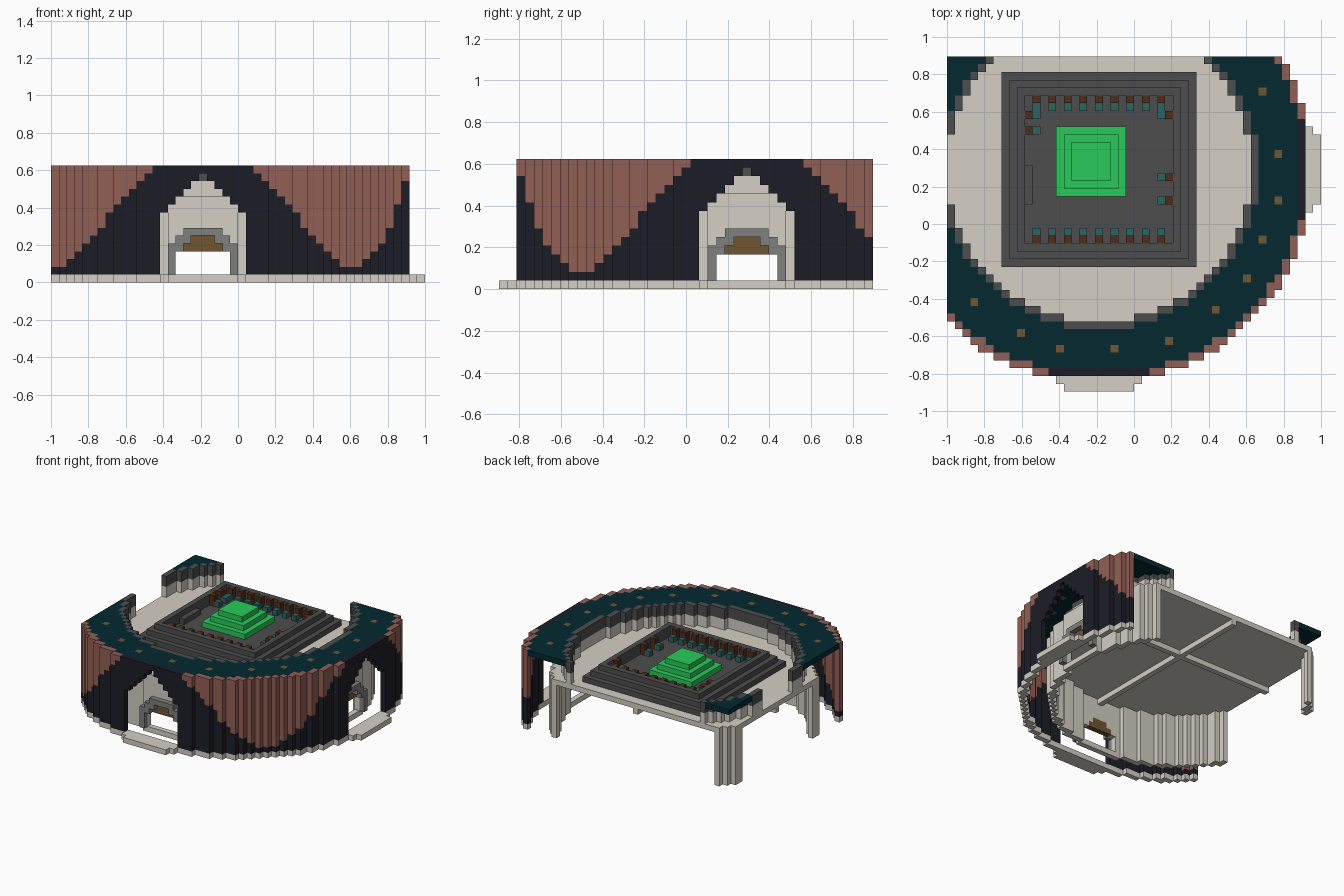
import bpy
import bmesh
from math import hypot

cube = bpy.data.objects.get("Cube")
if cube:
    bpy.data.objects.remove(cube)

U = 2 / 48                      # size of one block
X_MIN, X_MAX, Y_MIN, Y_MAX = -19, 28, -28, 14   # block range around the ring centre

COLOURS = {
    "pale_stone": (0.66, 0.62, 0.555),
    "dark_teal": (0.001, 0.022, 0.03),
    "red_brown": (0.29, 0.116, 0.092),
    "navy": (0.012, 0.012, 0.02),
    "charcoal": (0.075, 0.075, 0.075),
    "mid_grey": (0.215, 0.215, 0.21),
    "bronze": (0.16, 0.092, 0.033),
    "green": (0.022, 0.59, 0.105),
    "seat_brown": (0.08, 0.027, 0.009),
    "seat_teal": (0.026, 0.125, 0.125),
}
materials = {}
for name, rgb in COLOURS.items():
    m = bpy.data.materials.new(name)
    m.use_nodes = True
    m.diffuse_color = (*rgb, 1)
    m.node_tree.nodes["Principled BSDF"].inputs["Base Color"].default_value = (*rgb, 1)
    materials[name] = m

blocks = {}                     # (x, y, level) -> part name
part_colour = {}


def put(part, colour, cells):
    """Claim blocks for a part; later parts replace earlier ones."""
    part_colour[part] = colour
    for c in cells:
        if X_MIN <= c[0] <= X_MAX and Y_MIN <= c[1] <= Y_MAX:
            blocks[c] = part


def box(x0, x1, y0, y1, z0, z1):
    return [(x, y, z) for x in range(x0, x1 + 1)
            for y in range(y0, y1 + 1) for z in range(z0, z1 + 1)]


def ring(r0, r1, z0, z1):
    """Blocks whose rounded distance from the centre is r0..r1."""
    return [c for c in box(X_MIN, X_MAX, Y_MIN, Y_MAX, z0, z1)
            if r0 <= int(hypot(c[0], c[1]) + 0.5) <= r1]


def square(cx, cy, half, z0, z1):
    return box(cx - half, cx + half, cy - half, cy + half, z0, z1)


# Flat roof between the walls, with lamps set into it
put("roof", "dark_teal", ring(21, 26, 14, 14))
lamps = [(21, 10), (23, 2), (23, -4), (21, -9), (19, -14), (15, -18),
         (9, -22), (2, -23), (-5, -23), (-10, -21), (-16, -17)]
put("roof_lamps", "bronze", [(x, y, 14) for x, y in lamps])


# Outer wall: a ring whose gate stretches are set back by one block
def wall_ring(z0, z1):
    circle = [c for c in ring(27, 27, z0, z1) if max(abs(c[0]), abs(c[1])) < 27]
    gates = [c for c in ring(26, 26, z0, z1) if max(abs(c[0]), abs(c[1])) == 26]
    return circle + gates


def is_brown(c):
    m = min(abs(c[0]), abs(c[1]))
    return m >= 7 and c[2] >= max(2, round(14 - (m - 7) * 12 / 11))


wall = wall_ring(1, 14)
put("outer_wall_brown", "red_brown", [c for c in wall if is_brown(c)])
put("outer_wall_navy", "navy", [c for c in wall if not is_brown(c)])
put("foundation_ring", "pale_stone", wall_ring(0, 0))

# Inner wall carrying the raised deck, and the parapet standing on it
put("inner_wall", "pale_stone", ring(22, 22, 0, 9))
put("deck", "pale_stone", ring(0, 22, 10, 10))
put("parapet", "pale_stone", ring(20, 20, 11, 12))
put("parapet_coping", "charcoal", ring(20, 20, 13, 14))
put("deck_beams", "pale_stone", box(0, 0, -21, Y_MAX, 9, 9) + box(X_MIN, 21, 0, 0, 9, 9))

# Two matching gates, one in front and one on the left
ARCH = [14, 13, 12, 11, 10, 9]  # arch height by distance from its middle


def front(t, d, z):
    return (t, -d, z)


def side(t, d, z):
    return (d, t, z)


for name, place in (("front", front), ("left", side)):
    span = range(-5, 6)
    # Cut the arch through the outer wall and the doorway through the inner wall
    for t in span:
        for z in range(1, ARCH[abs(t)]):
            blocks.pop(place(t, 26, z), None)
    for t in range(-3, 4):
        for z in range(1, 4):
            blocks.pop(place(t, 22, z), None)
    # Panel over the door and the frame in front of the wall
    panel = [(t, z) for z, half in ((4, 2), (5, 1)) for t in range(-half, half + 1)]
    put(name + "_gate_panel", "bronze", [place(t, 22, z) for t, z in panel])
    frame = []
    for t in range(-4, 5):
        top = 6 if abs(t) <= 2 else 8 - abs(t)
        frame += [place(t, 23, z) for z in range(1, top + 1)
                  if (t, z) not in panel and not (abs(t) <= 3 and z <= 3)]
    put(name + "_gate_frame", "mid_grey", frame)
    # Doorstep
    put(name + "_doorstep", "pale_stone",
        [place(t, 27, 0) for t in span] + [place(t, 28, 0) for t in range(-4, 5)])

# Stepped plinth with a sunken court
for i in range(3):
    put("plinth", "charcoal", square(0, 0, 12 - i, 11 + i, 11 + i))
for c in square(0, 0, 9, 12, 13):
    blocks.pop(c, None)

# Separate chairs around the court: tall back by the rim, low seat in front
backs, seats = [], []


def chair(back, seat):
    backs.extend([(*back, 12), (*back, 13)])
    seats.append((*seat, 12))


for s, rows in ((1, (-4, -1, 7)), (-1, (5, 7))):
    for x in range(-8, 9, 2):
        chair((x, 9 * s), (x, 8 * s))
    for y in rows:
        chair((9 * s, y), (8 * s, y))
put("chair_backs", "seat_brown", backs)
put("chair_seats", "seat_teal", seats)
put("court_bench", "charcoal", box(-9, -9, -4, 0, 12, 12))

# Green stepped pyramid in the court
for i in range(3):
    put("pyramid", "green", square(-1, 1, 4 - i, 12 + i, 12 + i))

# Build one mesh per part, keeping only the exposed faces
AXES = [(a, s) for a in range(3) for s in (1, -1)]


def build(part):
    bm = bmesh.new()
    verts = {}

    def vert(p):
        if p not in verts:
            verts[p] = bm.verts.new(((p[0] - X_MIN) * U - 1,
                                     (p[1] - Y_MIN - 21.5) * U, p[2] * U))
        return verts[p]

    for cell in [c for c, owner in blocks.items() if owner == part]:
        for axis, sign in AXES:
            near = list(cell)
            near[axis] += sign
            if tuple(near) in blocks:
                continue
            corners = []
            for du, dv in ((0, 0), (1, 0), (1, 1), (0, 1))[::sign]:
                p = list(cell)
                p[axis] += sign > 0
                p[(axis + 1) % 3] += du
                p[(axis + 2) % 3] += dv
                corners.append(vert(tuple(p)))
            bm.faces.new(corners)
    mesh = bpy.data.meshes.new(part)
    bm.to_mesh(mesh)
    bm.free()
    mesh.materials.append(materials[part_colour[part]])
    bpy.context.collection.objects.link(bpy.data.objects.new(part, mesh))


for part in part_colour:
    build(part)
